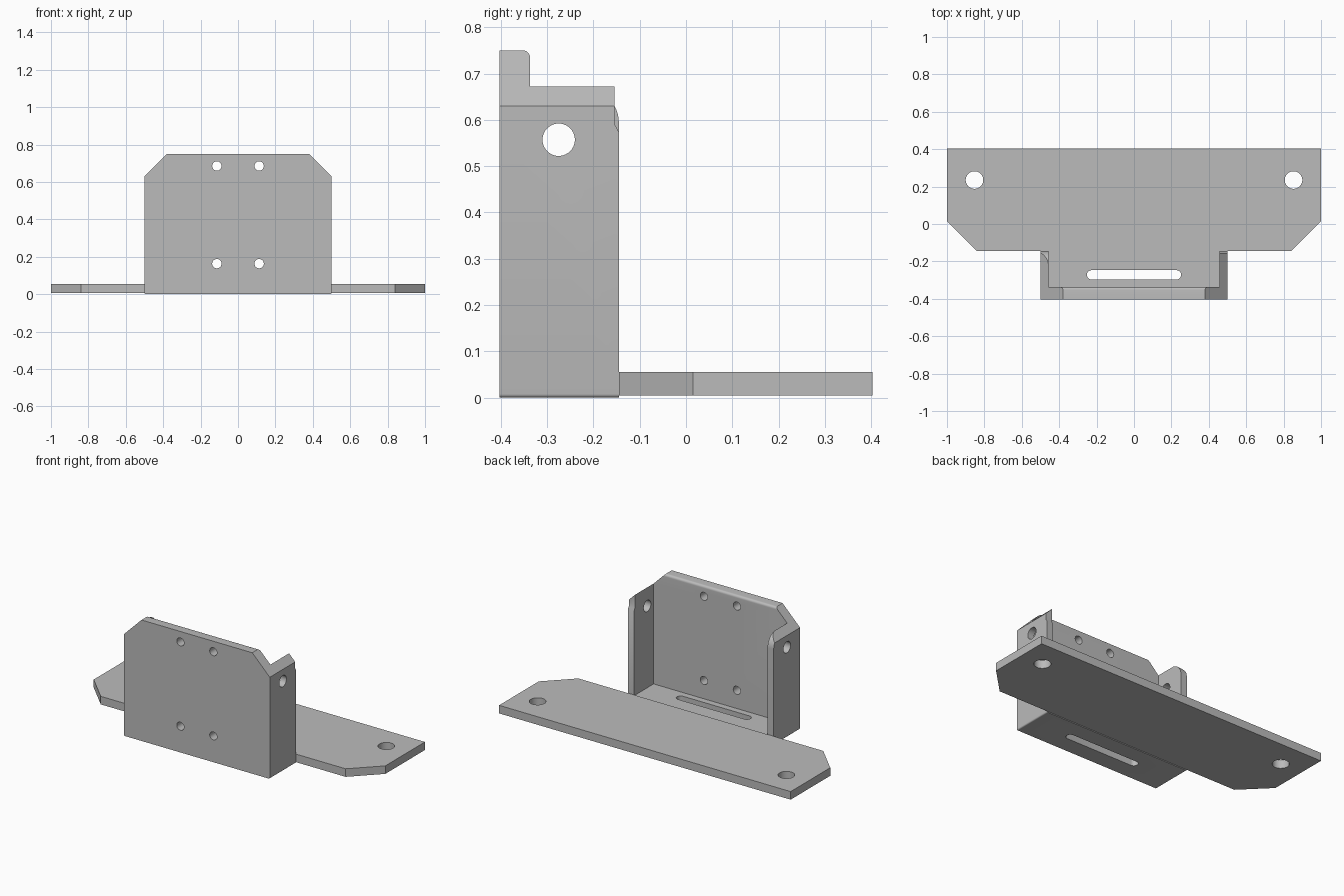
import bpy, bmesh, math

if "Cube" in bpy.data.objects:
    bpy.data.objects.remove(bpy.data.objects["Cube"])

steel = bpy.data.materials.new("steel grey")
steel.diffuse_color = (0.5, 0.5, 0.5, 1)
steel.use_nodes = True
steel.node_tree.nodes["Principled BSDF"].inputs["Base Color"].default_value = steel.diffuse_color

Y0, Y1 = -0.403, -0.145   # front and rear of the bracket


def prism(name, pts, axis, a, b):
    """Extrude a 2D outline along an axis from a to b."""
    place = {"x": lambda u, v, w: (w, u, v),
             "y": lambda u, v, w: (u, w, v),
             "z": lambda u, v, w: (u, v, w)}[axis]
    bm = bmesh.new()
    lo = [bm.verts.new(place(u, v, a)) for u, v in pts]
    hi = [bm.verts.new(place(u, v, b)) for u, v in pts]
    bm.faces.new(lo)
    bm.faces.new(hi)
    for i in range(len(pts)):
        j = (i + 1) % len(pts)
        bm.faces.new((lo[i], lo[j], hi[j], hi[i]))
    bmesh.ops.recalc_face_normals(bm, faces=bm.faces)
    me = bpy.data.meshes.new(name)
    bm.to_mesh(me)
    bm.free()
    me.materials.append(steel)
    ob = bpy.data.objects.new(name, me)
    bpy.context.collection.objects.link(ob)
    return ob


def arc(cx, cy, r, a, b, n=12):
    return [(cx + r * math.cos(math.radians(a + (b - a) * i / n)),
             cy + r * math.sin(math.radians(a + (b - a) * i / n))) for i in range(n + 1)]


def circle(cx, cy, r, n=40):
    return arc(cx, cy, r, 0, 360, n)[:-1]


def cut(ob, *args):
    """Subtract a prism from the object."""
    cutter = prism("cutter", *args)
    mod = ob.modifiers.new("cut", "BOOLEAN")
    mod.operation = "DIFFERENCE"
    mod.solver = "EXACT"
    mod.object = cutter
    bpy.context.view_layer.objects.active = ob
    bpy.ops.object.modifier_apply(modifier=mod.name)
    bpy.data.objects.remove(cutter)


def smooth(ob):
    bpy.ops.object.select_all(action="DESELECT")
    ob.select_set(True)
    bpy.context.view_layer.objects.active = ob
    bpy.ops.object.shade_smooth_by_angle(angle=math.radians(30))


# Base plate with clipped front corners and two bolt holes
base = prism("base_plate", [(-1, 0.403), (-1, 0.015), (-0.84, Y1), (0.84, Y1),
                            (1, 0.015), (1, 0.403)], "z", 0.005, 0.055)
for s in (-1, 1):
    cut(base, circle(s * 0.853, 0.235, 0.047), "z", -0.1, 0.2)
smooth(base)

# Bracket: chamfered block hollowed out from behind and above
r = 0.008
outline = (arc(-0.5 + r, r, r, 180, 270, 5) + arc(0.5 - r, r, r, 270, 360, 5)
           + [(0.5, 0.63), (0.38, 0.75), (-0.38, 0.75), (-0.5, 0.63)])
bracket = prism("bracket", outline, "y", Y0, Y1)
cut(bracket, [(-0.458, 0.05), (0.458, 0.05), (0.458, 1), (-0.458, 1)], "y", -0.337, 0)

# Rounded rear top edge of the front plate
cut(bracket, arc(-0.352, 0.735, 0.015, 0, 90, 6) + [(-0.352, 0.8), (-0.3, 0.8), (-0.3, 0.735)],
    "x", -0.6, 0.6)

# Rounded rear corner of the left wall, small relief on the right wall
R = 0.08
cut(bracket, arc(Y1 - R, 0.673 - R, R, 0, 90) + [(Y1 - R, 0.72), (-0.1, 0.72), (-0.1, 0.673 - R)],
    "x", -0.6, -0.3)
cut(bracket, [(Y1, 0.574), (-0.154, 0.59), (-0.154, 0.72), (-0.1, 0.72), (-0.1, 0.574)],
    "x", 0.3, 0.6)

# Side holes, front plate holes and floor slot
cut(bracket, circle(-0.275, 0.557, 0.035), "x", -0.7, 0.7)
for x in (-0.113, 0.113):
    for z in (0.163, 0.685):
        cut(bracket, circle(x, z, 0.025, 32), "y", -0.5, -0.3)
slot = arc(0.227, -0.272, 0.025, -90, 90) + arc(-0.227, -0.272, 0.025, 90, 270)
cut(bracket, slot, "z", -0.1, 0.1)
smooth(bracket)
